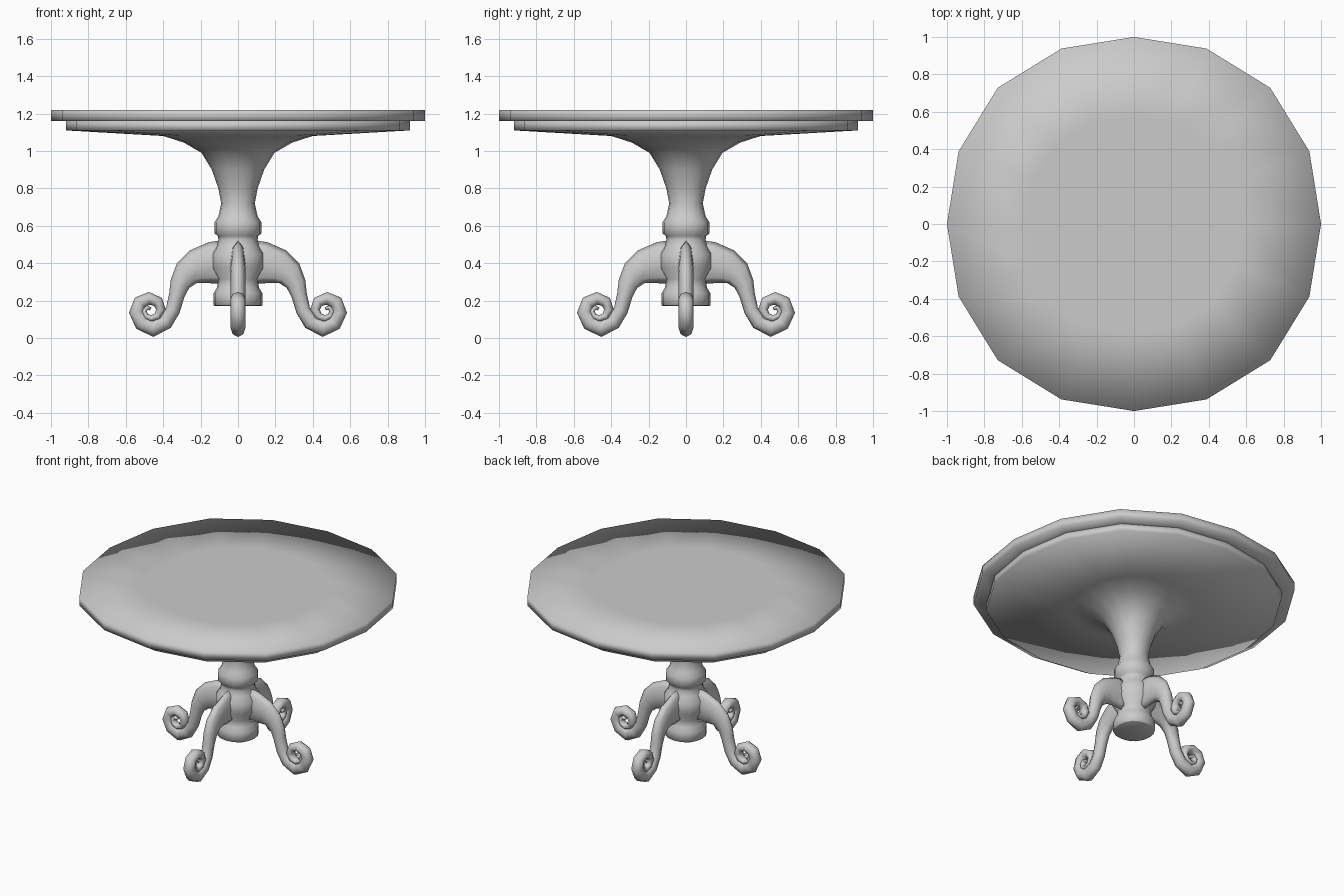
import bpy, bmesh
from math import cos, sin, pi
from mathutils import Vector

if "Cube" in bpy.data.objects:
    bpy.data.objects.remove(bpy.data.objects["Cube"])

SIDES = 16


def finish(name, bm):
    bmesh.ops.recalc_face_normals(bm, faces=bm.faces[:])
    for f in bm.faces:
        f.smooth = True
    me = bpy.data.meshes.new(name)
    bm.to_mesh(me)
    bm.free()
    ob = bpy.data.objects.new(name, me)
    bpy.context.collection.objects.link(ob)
    return ob


def skin(name, rings):
    """Bridge closed rings of points and cap both ends."""
    bm = bmesh.new()
    loops = [[bm.verts.new(p) for p in ring] for ring in rings]
    n = len(loops[0])
    for a, b in zip(loops, loops[1:]):
        for i in range(n):
            j = (i + 1) % n
            bm.faces.new((a[i], a[j], b[j], b[i]))
    bm.faces.new(loops[0])
    bm.faces.new(loops[-1])
    return finish(name, bm)


def lathe(name, profile):
    """Revolve (radius, z) points into a slightly squared 16-sided form."""
    rings = []
    for r, z in profile:
        ring = []
        for i in range(SIDES):
            t = 2 * pi * i / SIDES
            k = r * (1 + 0.015 * (1 - cos(4 * t)))
            ring.append((k * cos(t), k * sin(t), z))
        rings.append(ring)
    return skin(name, rings)


# Round top slab
lathe("table_top", [(0.88, 1.16), (1.0, 1.16), (1.0, 1.22), (0.58, 1.22)])

# Flared turned pedestal with the under-top skirt
lathe("pedestal", [
    (0.125, 0.172), (0.13, 0.175), (0.13, 0.24), (0.112, 0.27), (0.105, 0.315),
    (0.14, 0.375), (0.14, 0.45), (0.115, 0.49), (0.105, 0.525), (0.108, 0.545),
    (0.125, 0.56), (0.125, 0.62), (0.105, 0.65), (0.09, 0.72), (0.105, 0.80),
    (0.14, 0.90), (0.195, 0.99), (0.29, 1.045), (0.40, 1.08), (0.92, 1.11),
    (0.92, 1.162)])

# Scroll leg: centreline (distance out, height) and half thickness
LEG = [
    (0.06, 0.405, 0.120), (0.14, 0.402, 0.112), (0.22, 0.382, 0.094),
    (0.275, 0.345, 0.074), (0.31, 0.29, 0.054), (0.327, 0.23, 0.042),
    (0.348, 0.15, 0.039), (0.388, 0.085, 0.042), (0.455, 0.051, 0.045),
    (0.515, 0.080, 0.042), (0.543, 0.138, 0.040), (0.525, 0.190, 0.037),
    (0.475, 0.212, 0.034), (0.428, 0.193, 0.030), (0.412, 0.152, 0.026),
    (0.430, 0.115, 0.022), (0.465, 0.103, 0.019), (0.495, 0.118, 0.017),
    (0.503, 0.145, 0.015), (0.485, 0.165, 0.012), (0.466, 0.155, 0.009)]


def leg(name, turn):
    out = Vector((round(cos(turn)), round(sin(turn)), 0))
    side = Vector((-out.y, out.x, 0))
    up = Vector((0, 0, 1))
    rings = []
    for i, (x, z, h) in enumerate(LEG):
        a, b = LEG[max(i - 1, 0)], LEG[min(i + 1, len(LEG) - 1)]
        d = Vector((b[0] - a[0], b[1] - a[1])).normalized()
        normal = up * d.x - out * d.y
        w = 0.039 if i < 13 else 0.039 - 0.002 * (i - 12)
        rings.append([out * x + up * z + normal * (h * cos(t)) + side * (w * sin(t))
                      for t in (2 * pi * k / 8 for k in range(8))])
    skin(name, rings)


for n, side_name in enumerate(("right", "back", "left", "front")):
    leg(side_name + "_leg", n * pi / 2)
